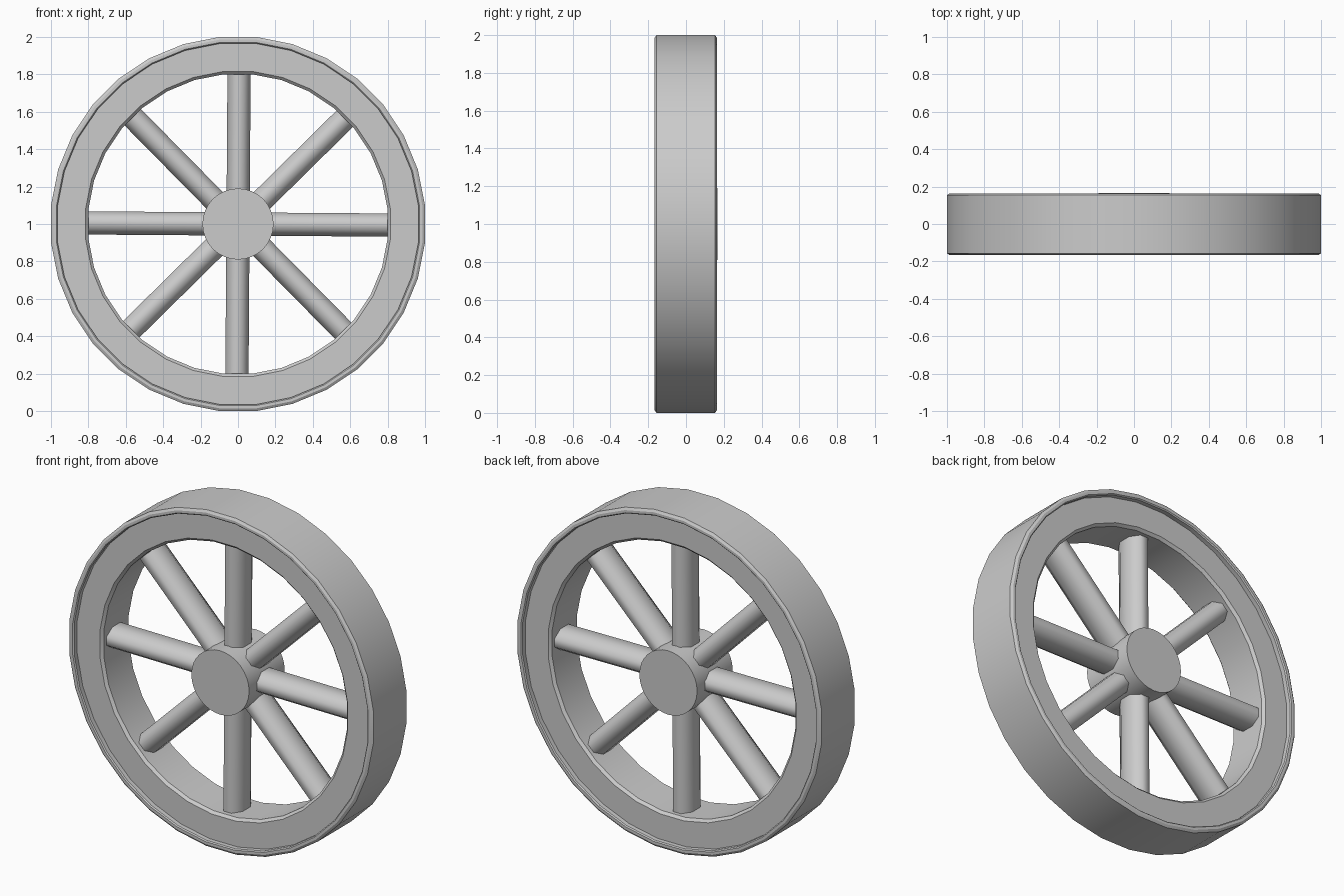
import bpy, bmesh
from math import pi, cos, sin, radians
from mathutils import Matrix

if "Cube" in bpy.data.objects:
    bpy.data.objects.remove(bpy.data.objects["Cube"])

CENTRE = Matrix.Translation((0, 0, 1))


def finish(name, bm, angle=30):
    bmesh.ops.recalc_face_normals(bm, faces=bm.faces)
    mesh = bpy.data.meshes.new(name)
    bm.to_mesh(mesh)
    bm.free()
    ob = bpy.data.objects.new(name, mesh)
    bpy.context.collection.objects.link(ob)
    bpy.ops.object.select_all(action='DESELECT')
    ob.select_set(True)
    bpy.context.view_layer.objects.active = ob
    bpy.ops.object.shade_smooth_by_angle(angle=radians(angle))
    return ob


def ring(name, profile, sides=32):
    """Spin a closed (radius, y) profile around the axle, flats at top and bottom."""
    bm = bmesh.new()
    k = 1 / cos(pi / sides)
    loops = []
    for i in range(sides):
        a = 2 * pi * (i + 0.5) / sides
        loops.append([bm.verts.new((r * k * cos(a), y, r * k * sin(a) + 1)) for r, y in profile])
    n = len(profile)
    for i in range(sides):
        p, q = loops[i], loops[(i + 1) % sides]
        for j in range(n):
            bm.faces.new((p[j], p[(j + 1) % n], q[(j + 1) % n], q[j]))
    return finish(name, bm)


# outer tyre with chamfered edges
ring("tyre", [(0.965, -0.16), (0.971, -0.166), (0.986, -0.166), (1.0, -0.157),
              (1.0, 0.154), (0.986, 0.163), (0.971, 0.163), (0.965, 0.157)])

# inner rim, recessed between the tyre lips and chamfered on the inside
ring("rim", [(0.815, -0.133), (0.968, -0.133), (0.968, 0.13),
             (0.815, 0.13), (0.80, 0.115), (0.80, -0.118)])

# hub
bm = bmesh.new()
bmesh.ops.create_cone(bm, cap_ends=True, segments=32, radius1=0.19, radius2=0.19, depth=0.334,
                      matrix=CENTRE @ Matrix.Rotation(pi / 2, 4, 'X'))
finish("hub", bm)

# eight spokes, deeper than wide
for i in range(8):
    bm = bmesh.new()
    k = 1 / cos(pi / 8)
    m = (CENTRE @ Matrix.Rotation(i * pi / 4 + radians(0.4), 4, 'Y')
         @ Matrix.Translation((0, 0, 0.46))
         @ Matrix.Diagonal((0.062 * k, 0.092 * k, 1, 1)) @ Matrix.Rotation(pi / 8, 4, 'Z'))
    bmesh.ops.create_cone(bm, cap_ends=True, segments=8, radius1=1, radius2=1, depth=0.72, matrix=m)
    finish(f"spoke_{i + 1}", bm, 75)
